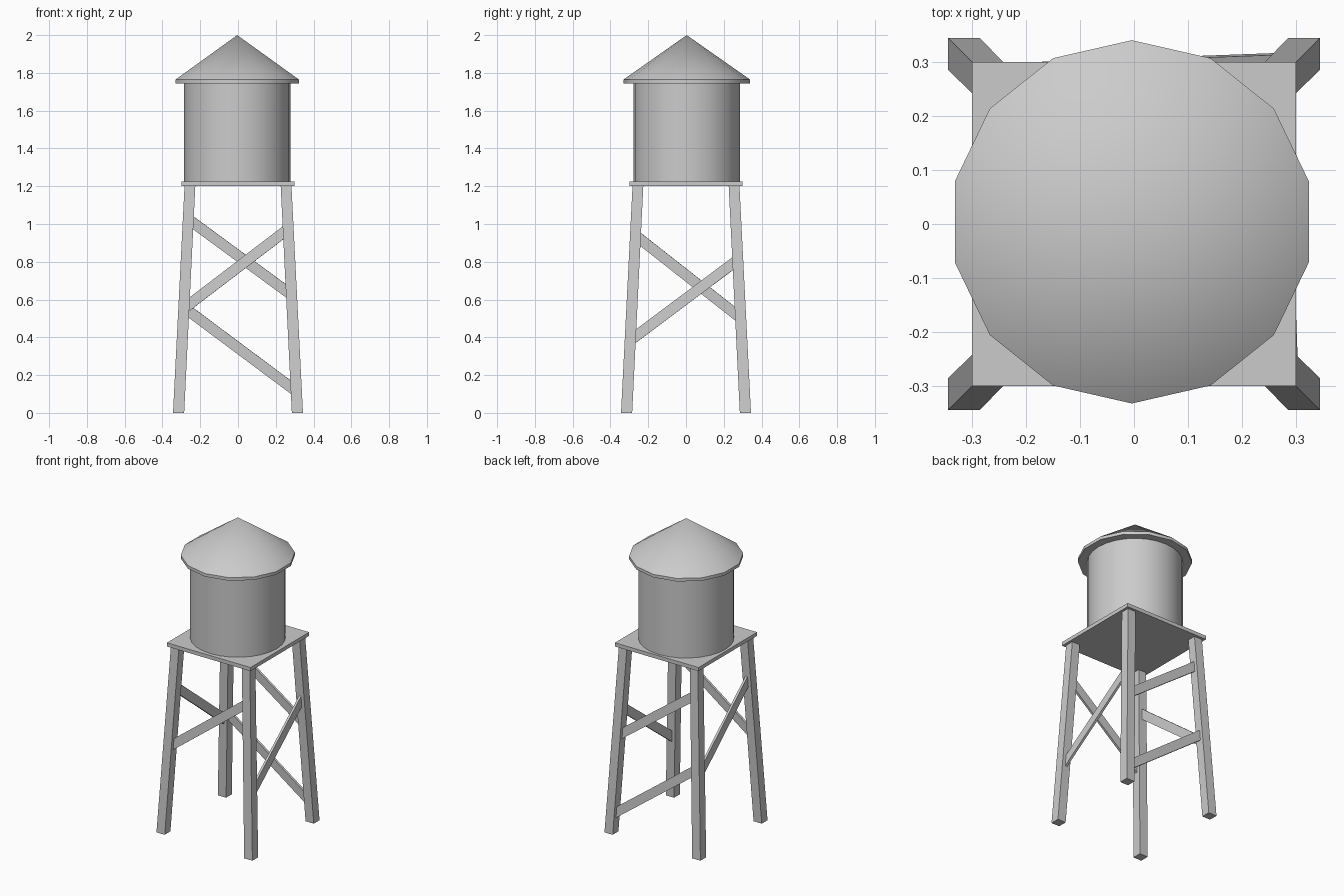
import bpy, bmesh, math
from mathutils import Vector, Matrix

if "Cube" in bpy.data.objects:
    bpy.data.objects.remove(bpy.data.objects["Cube"])

CENTRE = (-0.004, 0.004)


def mesh_object(name, verts, faces, smooth=False):
    mesh = bpy.data.meshes.new(name)
    mesh.from_pydata(verts, [], faces)
    bm = bmesh.new()
    bm.from_mesh(mesh)
    bmesh.ops.recalc_face_normals(bm, faces=bm.faces)
    bm.to_mesh(mesh)
    bm.free()
    obj = bpy.data.objects.new(name, mesh)
    bpy.context.collection.objects.link(obj)
    if smooth:
        bpy.ops.object.select_all(action='DESELECT')
        obj.select_set(True)
        bpy.context.view_layer.objects.active = obj
        bpy.ops.object.shade_smooth_by_angle(angle=math.radians(35))
    return obj


BOX_FACES = [(0, 1, 2, 3), (4, 5, 6, 7), (0, 1, 5, 4),
             (1, 2, 6, 5), (2, 3, 7, 6), (3, 0, 4, 7)]


def ring(radius, z, sides):
    step = math.tau / sides
    return [(CENTRE[0] + radius * math.cos(math.pi / 2 + i * step),
             CENTRE[1] + radius * math.sin(math.pi / 2 + i * step), z)
            for i in range(sides)]


def square(a, b, c, d, z):
    return [(a, c, z), (b, c, z), (b, d, z), (a, d, z)]


# Platform
mesh_object("platform", square(-0.3, 0.3, -0.3, 0.3, 1.2)
            + square(-0.3, 0.3, -0.3, 0.3, 1.224), BOX_FACES)

# Tank
n = 28
mesh_object("tank", ring(0.281, 1.222, n) + ring(0.281, 1.755, n),
            [tuple(range(n)), tuple(range(n, 2 * n))]
            + [(i, (i + 1) % n, n + (i + 1) % n, n + i) for i in range(n)], True)

# Conical roof with a thin rim
n = 14
mesh_object("roof", ring(0.336, 1.744, n) + ring(0.336, 1.764, n)
            + [(CENTRE[0], CENTRE[1], 2.0)],
            [tuple(range(n))]
            + [(i, (i + 1) % n, n + (i + 1) % n, n + i) for i in range(n)]
            + [(n + i, n + (i + 1) % n, 2 * n) for i in range(n)], True)

# Four splayed legs
for sx, side in ((-1, "left"), (1, "right")):
    for sy, end in ((-1, "front"), (1, "back")):
        mesh_object(f"{end}_{side}_leg",
                    square(sx * 0.285, sx * 0.344, sy * 0.285, sy * 0.344, 0)
                    + square(sx * 0.226, sx * 0.283, sy * 0.226, sy * 0.283, 1.202),
                    BOX_FACES)


# Diagonal braces lying in the sloping plane of each pair of legs
def brace(name, side, u0, z0, u1, z1, width=0.056, depth=0.015):
    def place(u, z):
        d = 0.3145 - 0.05 * z
        return Vector({"front": (u, -d, z), "back": (u, d, z),
                       "right": (d, u, z), "left": (-d, u, z)}[side])
    a, b = place(u0, z0), place(u1, z1)
    along = (b - a).normalized()
    out = Vector({"front": (0, -1, 0.05), "back": (0, 1, 0.05),
                  "right": (1, 0, 0.05), "left": (-1, 0, 0.05)}[side])
    out = (out - along * out.dot(along)).normalized()
    across = out.cross(along)
    w, t = across * width / 2, out * depth / 2
    verts = [p + s * w + r * t for p in (a - along * 0.025, b + along * 0.025)
             for s, r in ((-1, -1), (1, -1), (1, 1), (-1, 1))]
    mesh_object(name, verts, BOX_FACES)


brace("front_brace", "front", -0.26, 0.573, 0.237, 0.952)
brace("back_upper_brace", "back", -0.235, 1.005, 0.258, 0.643)
brace("back_lower_brace", "back", -0.262, 0.54, 0.281, 0.135)
brace("right_brace", "right", -0.267, 0.405, 0.247, 0.79)
brace("left_brace", "left", -0.24, 0.918, 0.26, 0.525)
